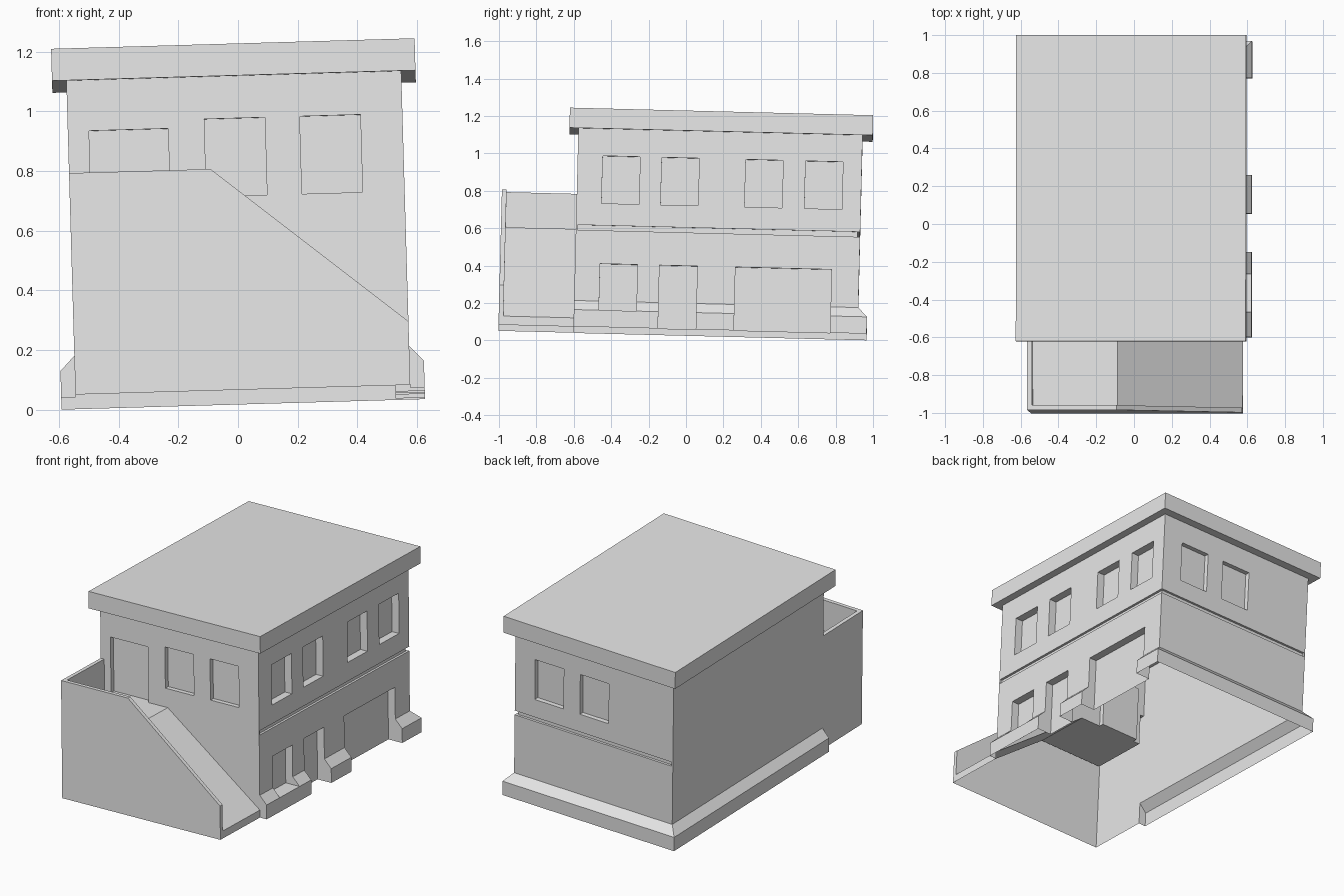
import bpy, bmesh
from mathutils import Euler

cube = bpy.data.objects.get("Cube")
if cube:
    bpy.data.objects.remove(cube, do_unlink=True)

grey = bpy.data.materials.new("plain_grey")
grey.use_nodes = True
grey.diffuse_color = (0.8, 0.8, 0.8, 1)
grey.node_tree.nodes["Principled BSDF"].inputs["Base Color"].default_value = (0.8, 0.8, 0.8, 1)

# Main dimensions: walls, plinth, stair
LEFT, RIGHT, FRONT, BACK = -0.544, 0.578, -0.602, 0.918
EAVE, ROOF_TOP, OVERHANG = 1.062, 1.169, 0.048
PLINTH, PLINTH_TOP = 0.09, 0.14
STAIR_FRONT, LANDING, RAIL = -1.003, 0.541, 0.025
BREAK_X = -0.07


def loft(name, rings):
    """Closed solid through rings with equal point counts."""
    bm = bmesh.new()
    loops = [[bm.verts.new(p) for p in ring] for ring in rings]
    n = len(loops[0])
    bm.faces.new(loops[0])
    bm.faces.new(loops[-1])
    for a, b in zip(loops, loops[1:]):
        for i in range(n):
            j = (i + 1) % n
            bm.faces.new((a[i], a[j], b[j], b[i]))
    bmesh.ops.recalc_face_normals(bm, faces=bm.faces)
    mesh = bpy.data.meshes.new(name)
    bm.to_mesh(mesh)
    bm.free()
    obj = bpy.data.objects.new(name, mesh)
    bpy.context.scene.collection.objects.link(obj)
    return obj


def rect(x0, x1, y0, y1, z):
    return [(x0, y0, z), (x1, y0, z), (x1, y1, z), (x0, y1, z)]


def box(name, x0, x1, y0, y1, z0, z1):
    return loft(name, [rect(x0, x1, y0, y1, z0), rect(x0, x1, y0, y1, z1)])


def side_profile(name, points, y0, y1):
    """Extrude an x-z outline along y."""
    return loft(name, [[(x, y, z) for x, z in points] for y in (y0, y1)])


def combine(target, tool, operation):
    tool.hide_render = True
    mod = target.modifiers.new("combine", "BOOLEAN")
    mod.operation, mod.object, mod.solver = operation, tool, "EXACT"
    bpy.context.view_layer.update()
    deps = bpy.context.evaluated_depsgraph_get()
    mesh = bpy.data.meshes.new_from_object(target.evaluated_get(deps))
    target.modifiers.clear()
    target.data = mesh
    bpy.data.objects.remove(tool, do_unlink=True)


def add(tool):
    combine(body, tool, "UNION")


def cut(*limits):
    combine(body, box("cutter", *limits), "DIFFERENCE")


# Walls
body = box("building_walls", LEFT, RIGHT, FRONT, BACK, 0, EAVE)

# Plinth with sloped top along the sides and back
o = OVERHANG
wide = (LEFT - o, RIGHT + o, FRONT, BACK + o)
add(loft("plinth", [rect(*wide, 0), rect(*wide, PLINTH),
                    rect(LEFT, RIGHT, FRONT, BACK, PLINTH_TOP)]))

# Landing and ramp, then the two parapets
inside = FRONT + 0.05
add(side_profile("ramp", [(LEFT, 0), (RIGHT, 0), (RIGHT, 0.047),
                          (BREAK_X, LANDING), (LEFT, LANDING)], STAIR_FRONT, inside))
add(side_profile("front_parapet", [(LEFT, 0), (RIGHT, 0), (RIGHT, 0.213),
                                   (BREAK_X, 0.742), (LEFT, 0.742)],
                 STAIR_FRONT, STAIR_FRONT + RAIL))
add(box("side_parapet", LEFT, LEFT + RAIL, STAIR_FRONT, inside, 0, 0.742))

# Side openings, cutting through the plinth at ground level
SIDE_IN, SIDE_OUT = RIGHT - 0.05, RIGHT + 0.2
for y0 in (-0.468, -0.152, 0.297, 0.617):
    cut(SIDE_IN, SIDE_OUT, y0, y0 + 0.2, 0.663, 0.917)
for y0, y1, z0 in ((-0.468, -0.268, PLINTH), (-0.15, 0.052, -0.1), (0.256, 0.77, -0.1)):
    cut(SIDE_IN, SIDE_OUT, y0, y1, z0, 0.34)

# Front and back windows, and the landing door
REVEAL = 0.03
for x0 in (-0.086, 0.234):
    cut(x0, x0 + 0.203, FRONT - 0.1, FRONT + REVEAL, 0.66, 0.92)
    cut(x0, x0 + 0.203, BACK - REVEAL, BACK + 0.1, 0.66, 0.92)
cut(-0.473, -0.208, FRONT - 0.1, FRONT + REVEAL, LANDING, 0.892)

# Groove between the floors
cut(RIGHT - 0.015, SIDE_OUT, FRONT + 0.008, BACK + 0.1, 0.518, 0.545)
cut(LEFT + 0.008, SIDE_OUT, BACK - 0.015, BACK + 0.1, 0.518, 0.545)

# Leave the shell open underneath and below the roof
bm = bmesh.new()
bm.from_mesh(body.data)
caps = [f for f in bm.faces
        if all(v.co.z < 0.001 for v in f.verts) or all(v.co.z > EAVE - 0.001 for v in f.verts)]
bmesh.ops.delete(bm, geom=caps, context="FACES")
bm.to_mesh(body.data)
bm.free()

# Roof slab
roof = box("roof_slab", LEFT - o, RIGHT + o, FRONT - o, BACK + 0.054, EAVE, ROOF_TOP)

# Shared material and the slight lean of the whole building
for obj in (body, roof):
    obj.data.materials.clear()
    obj.data.materials.append(grey)
    for face in obj.data.polygons:
        face.material_index = 0
        face.use_smooth = False
    obj.rotation_euler = Euler((-0.025, -0.029, 0))
    obj.location.z = 0.042
